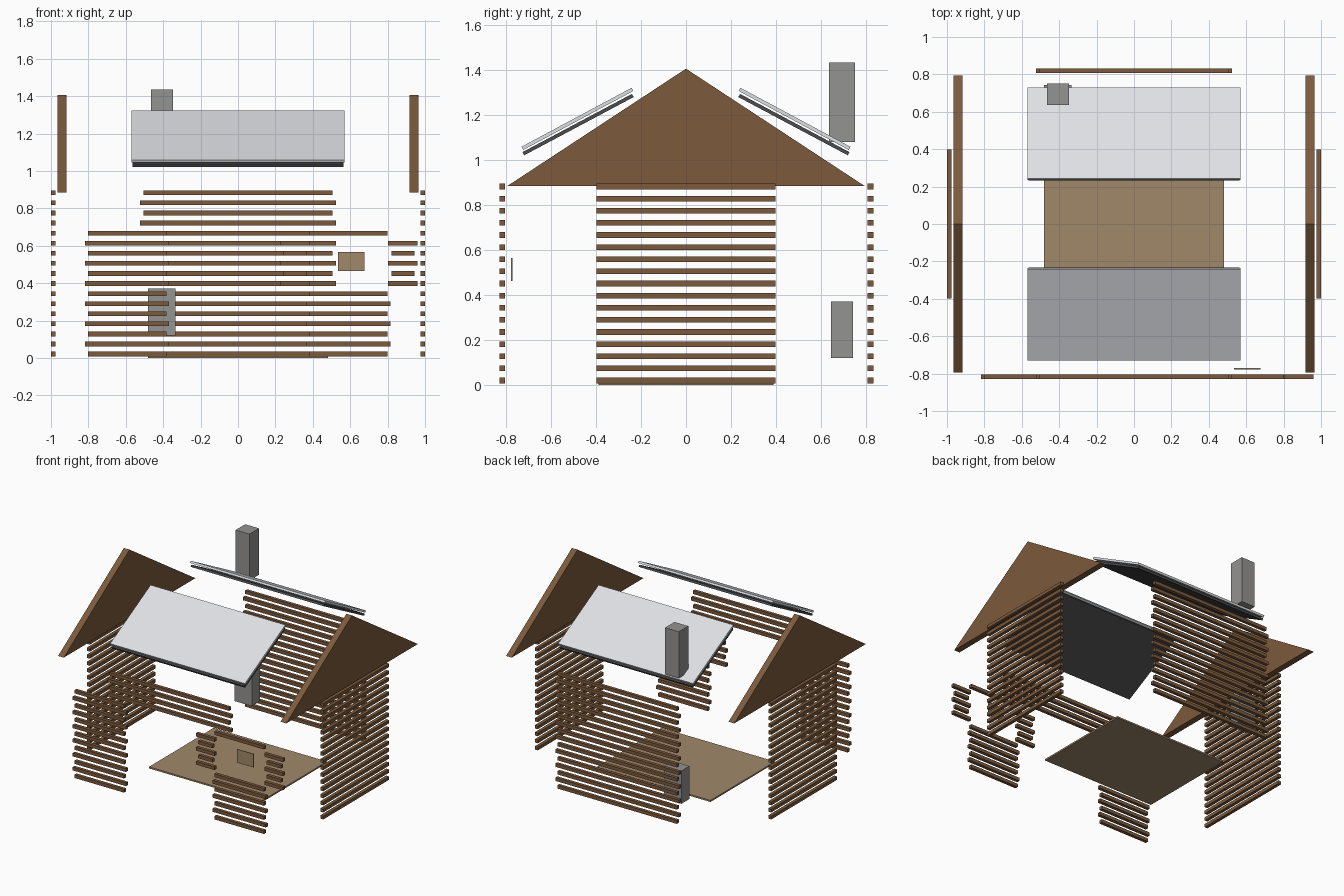
import bpy, bmesh, math
from mathutils import Vector

if "Cube" in bpy.data.objects:
    bpy.data.objects.remove(bpy.data.objects["Cube"])


def mat(name, r, g, b):
    m = bpy.data.materials.new(name)
    lin = lambda c: ((c / 255 + 0.055) / 1.055) ** 2.4 if c > 10 else c / 3295
    m.diffuse_color = (lin(r), lin(g), lin(b), 1)
    m.use_nodes = True
    m.node_tree.nodes["Principled BSDF"].inputs["Base Color"].default_value = m.diffuse_color
    return m


LOG = mat("log brown", 124, 90, 60)
BOARD = mat("board tan", 160, 137, 106)
STONE = mat("stone grey", 148, 147, 145)
SHEET = mat("roof light grey", 222, 225, 229)
UNDER = mat("roof dark grey", 76, 76, 78)


def finish(bm, name, material):
    bmesh.ops.recalc_face_normals(bm, faces=bm.faces)
    me = bpy.data.meshes.new(name)
    bm.to_mesh(me)
    bm.free()
    me.materials.append(material)
    ob = bpy.data.objects.new(name, me)
    bpy.context.collection.objects.link(ob)
    return ob


def add_box(bm, x0, x1, y0, y1, z0, z1):
    vs = bmesh.ops.create_cube(bm, size=1)["verts"]
    for v in vs:
        v.co = Vector((x0 if v.co.x < 0 else x1,
                       y0 if v.co.y < 0 else y1,
                       z0 if v.co.z < 0 else z1))


def box(name, material, *dims):
    bm = bmesh.new()
    add_box(bm, *dims)
    return finish(bm, name, material)


def prism(name, material, yz, x0, x1):
    """Side profile in y,z extruded along x."""
    bm = bmesh.new()
    a = [bm.verts.new((x0, y, z)) for y, z in yz]
    b = [bm.verts.new((x1, y, z)) for y, z in yz]
    bm.faces.new(a)
    bm.faces.new(b[::-1])
    n = len(yz)
    for i in range(n):
        bm.faces.new((a[i], a[(i + 1) % n], b[(i + 1) % n], b[i]))
    return finish(bm, name, material)


# Log courses
T = 0.0125          # half thickness of a log
ROW0, STEP = 0.021, 0.0539


def row_z(r):
    return ROW0 + STEP * (r - 1)


def log_panel(name, rows, odd, even, y):
    """Stack of logs along x; odd and even courses have their own ends."""
    bm = bmesh.new()
    for r in rows:
        x0, x1 = odd if r % 2 else even
        add_box(bm, x0, x1, y - T, y + T, row_z(r) - T, row_z(r) + T)
    return finish(bm, name, LOG)


ALL, FY = range(1, 18), -0.817
log_panel("back_wall", ALL, (-0.505, 0.505), (-0.523, 0.523), 0.82)
log_panel("front_wall_top", range(14, 18), (-0.505, 0.505), (-0.523, 0.523), FY)
log_panel("front_wall_left", range(1, 14), (-0.803, -0.383), (-0.818, -0.368), FY)
log_panel("front_wall_below_window", range(1, 8), (0.38, 0.80), (0.365, 0.815), FY)
log_panel("front_wall_window_left", range(8, 13), (0.243, 0.365), (0.225, 0.383), FY)
log_panel("front_wall_window_right", range(8, 13), (0.822, 0.944), (0.803, 0.961), FY)
log_panel("front_wall_above_window", [13], (0.38, 0.80), (0.365, 0.815), FY)

# Side walls and gables, mirrored
for side, s in (("left", -1), ("right", 1)):
    bm = bmesh.new()
    for r in ALL:
        add_box(bm, s * 0.9875 - T, s * 0.9875 + T, -0.398, 0.398,
                row_z(r) - T, row_z(r) + T)
    finish(bm, side + "_wall", LOG)
    prism(side + "_gable", LOG, [(-0.795, 0.885), (0.795, 0.885), (0, 1.407)],
          s * 0.917, s * 0.965)


# Roof slabs, front and back
def slab(name, material, s, eave, ridge, thick, half):
    e, r = Vector(eave), Vector(ridge)
    d = (r - e).normalized()
    n = Vector((-d.y, d.x)) * -thick
    pts = [e, r, r + n, e + n]
    prism(name, material, [(-s * p.x, p.y) for p in pts], -half, half)


for side, s in (("front", 1), ("back", -1)):
    slab(side + "_roof_sheet", SHEET, s, (-0.731, 1.060), (-0.242, 1.322), 0.016, 0.57)
    slab(side + "_roof_lining", UNDER, s, (-0.727, 1.036), (-0.240, 1.295), 0.016, 0.563)

# Floor, window pane and chimney
box("floor", BOARD, -0.48, 0.48, -0.39, 0.39, 0.0, 0.012)
box("window_pane", BOARD, 0.535, 0.675, -0.777, -0.771, 0.464, 0.566)
box("chimney_base", STONE, -0.48, -0.334, 0.644, 0.742, 0.12, 0.372)
box("chimney_stack", STONE, -0.465, -0.348, 0.636, 0.751, 1.08, 1.435)
